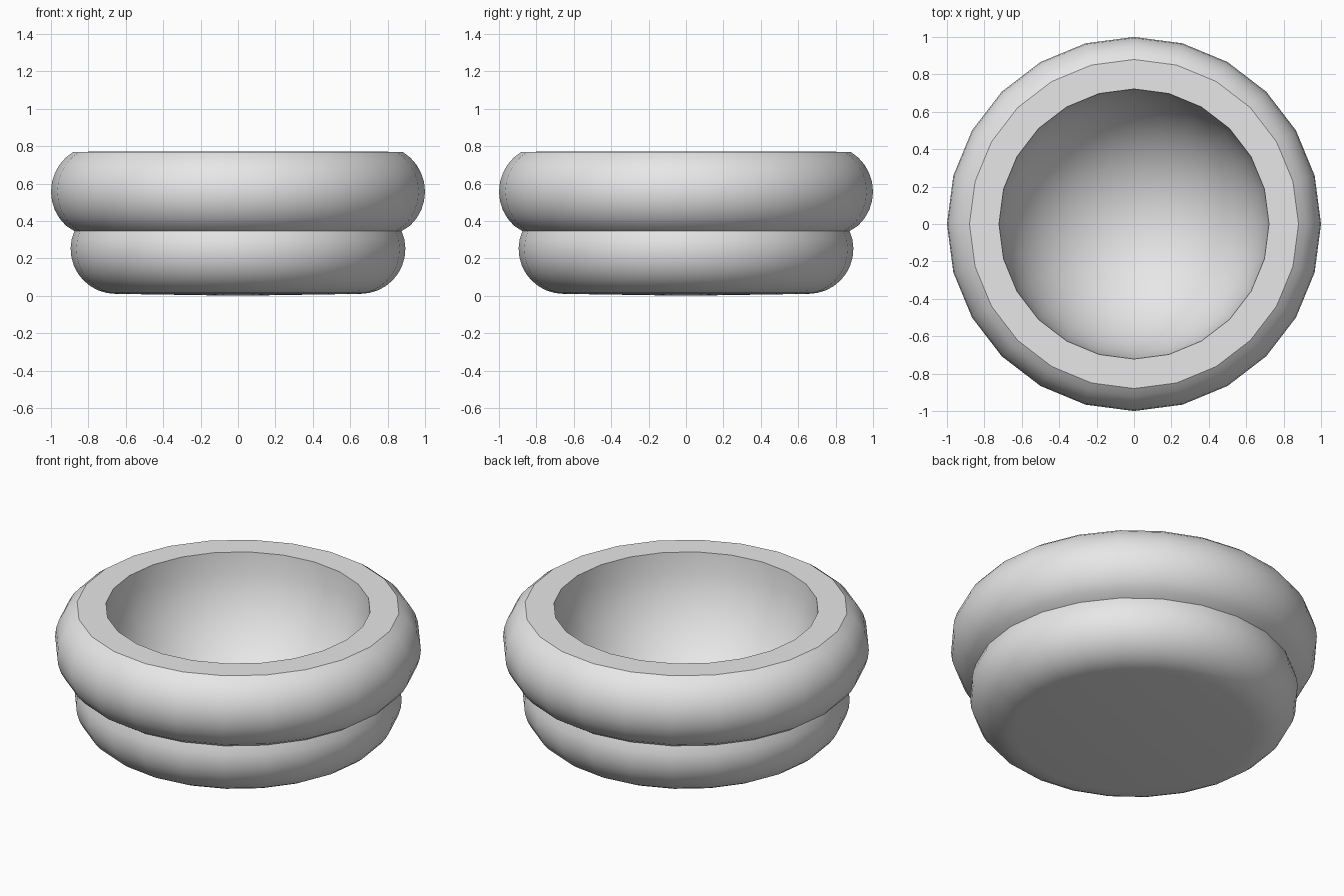
import bpy
import bmesh
from math import sin, cos, radians, tau

SEGMENTS = 24

if "Cube" in bpy.data.objects:
    bpy.data.objects.remove(bpy.data.objects["Cube"], do_unlink=True)

clay = bpy.data.materials.new("light_grey")
clay.use_nodes = True
clay.diffuse_color = (0.8, 0.8, 0.8, 1)
clay.node_tree.nodes["Principled BSDF"].inputs["Base Color"].default_value = (0.8, 0.8, 0.8, 1)


def arc(r, z, radius, start, end, steps):
    """Points (r, z) along a circular arc, angles in degrees."""
    angles = [radians(start + (end - start) * i / steps) for i in range(steps + 1)]
    return [(r + radius * cos(a), z + radius * sin(a)) for a in angles]


# Half section: base, lower bulge, upper bulge, flat rim, hemispherical hollow
profile = [(0, 0)]
profile += arc(0.655, 0.25, 0.24, -90, 23.5, 10)
profile += arc(0.752, 0.557, 0.248, -59, 59, 10)[1:]
profile += arc(0, 0.77, 0.722, 0, -90, 10)

# Turn the section around the z axis
bm = bmesh.new()
verts = [bm.verts.new((r, 0, z)) for r, z in profile]
edges = [bm.edges.new(pair) for pair in zip(verts, verts[1:])]
bmesh.ops.spin(bm, geom=verts + edges, cent=(0, 0, 0), axis=(0, 0, 1),
               angle=tau, steps=SEGMENTS)
bmesh.ops.remove_doubles(bm, verts=bm.verts, dist=0.0005)
bmesh.ops.recalc_face_normals(bm, faces=bm.faces)

mesh = bpy.data.meshes.new("bowl")
bm.to_mesh(mesh)
bm.free()
mesh.materials.append(clay)
bowl = bpy.data.objects.new("bowl", mesh)
bpy.context.collection.objects.link(bowl)

# Soft bulges, crisp rim and waist
bpy.ops.object.select_all(action="DESELECT")
bowl.select_set(True)
bpy.context.view_layer.objects.active = bowl
bpy.ops.object.shade_smooth_by_angle(angle=radians(30))
